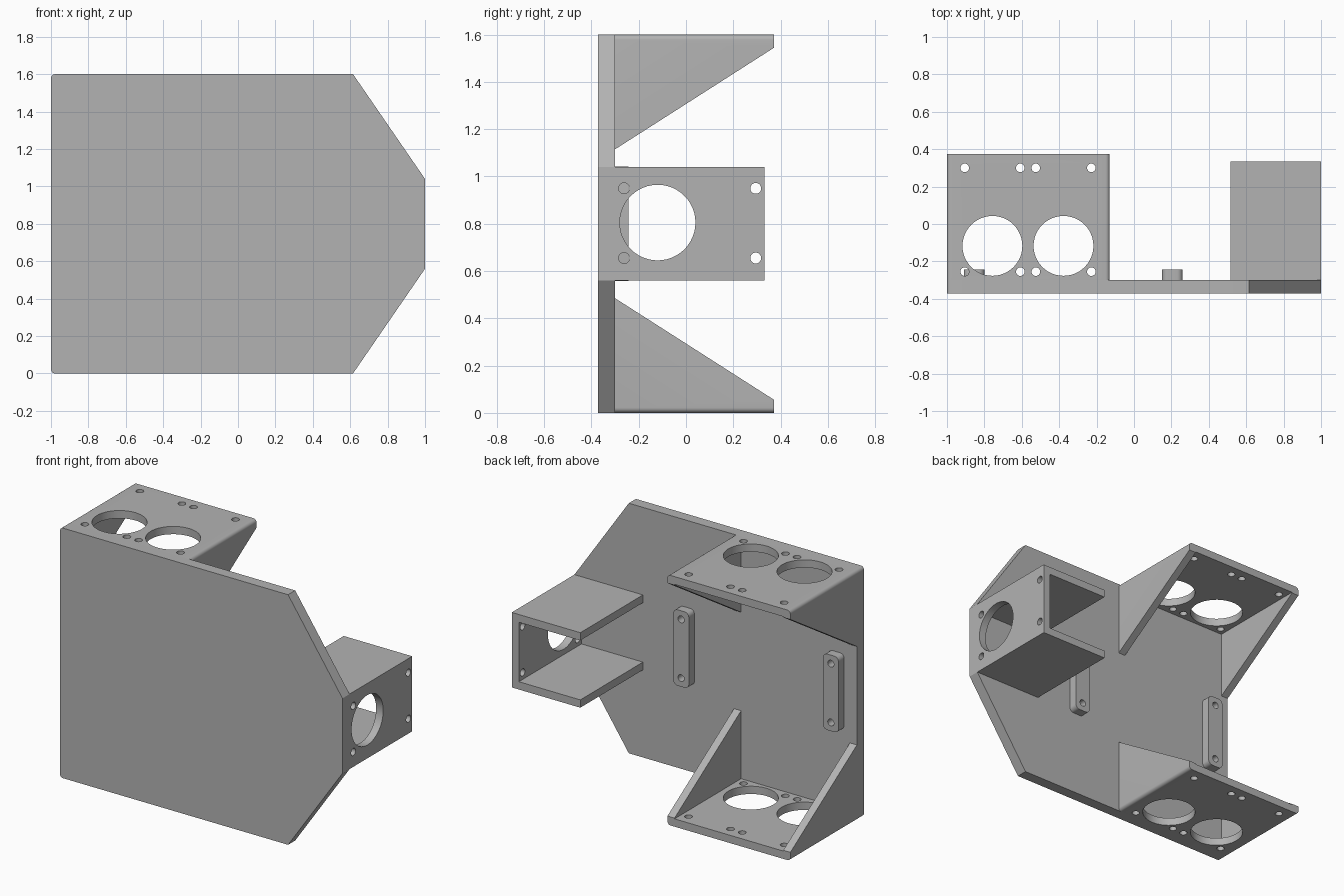
import bpy
import bmesh
from math import pi
from mathutils import Matrix, Vector

if "Cube" in bpy.data.objects:
    bpy.data.objects.remove(bpy.data.objects["Cube"])

WALL = 0.05
FRONT, PLATE_BACK = -0.372, -0.30
MID = 0.8

grey = bpy.data.materials.new("plain grey")
grey.use_nodes = True
grey.diffuse_color = (0.45, 0.45, 0.45, 1)
grey.node_tree.nodes["Principled BSDF"].inputs["Base Color"].default_value = grey.diffuse_color


def add_object(name, bm):
    bmesh.ops.recalc_face_normals(bm, faces=bm.faces)
    mesh = bpy.data.meshes.new(name)
    bm.to_mesh(mesh)
    bm.free()
    obj = bpy.data.objects.new(name, mesh)
    bpy.context.collection.objects.link(obj)
    mesh.materials.append(grey)
    return obj


def prism(profile, y0, y1):
    """Extrude an (x, z) outline along y."""
    bm = bmesh.new()
    base = bm.faces.new([bm.verts.new((x, y0, z)) for x, z in profile])
    new = bmesh.ops.extrude_face_region(bm, geom=[base])["geom"]
    verts = [g for g in new if isinstance(g, bmesh.types.BMVert)]
    bmesh.ops.translate(bm, verts=verts, vec=(0, y1 - y0, 0))
    return bm


def round_edges(bm, rule, radius, segments=6):
    """Fillet the edges running along y whose (x, z) passes the rule."""
    edges = [e for e in bm.edges
             if abs(e.verts[0].co.y - e.verts[1].co.y) > 0.01
             and all(rule(v.co.x, v.co.z) for v in e.verts)]
    bmesh.ops.bevel(bm, geom=edges, offset=radius, segments=segments,
                    profile=0.5, affect='EDGES')


def drill(obj, holes, axis, depth):
    """Cut round holes, given as (centre, radius), along an axis."""
    bm = bmesh.new()
    turn = Vector((0, 0, 1)).rotation_difference(Vector(axis)).to_matrix().to_4x4()
    for centre, radius in holes:
        bmesh.ops.create_cone(bm, cap_ends=True, segments=48 if radius > 0.1 else 24,
                              radius1=radius, radius2=radius, depth=depth,
                              matrix=Matrix.Translation(centre) @ turn)
    cutter = add_object("hole_cutter", bm)
    cutter.hide_render = True
    mod = obj.modifiers.new("holes", 'BOOLEAN')
    mod.operation, mod.solver, mod.object = 'DIFFERENCE', 'EXACT', cutter
    graph = bpy.context.evaluated_depsgraph_get()
    result = bpy.data.meshes.new_from_object(obj.evaluated_get(graph))
    obj.modifiers.clear()
    obj.data = result
    bpy.data.objects.remove(cutter)


parts = []

# Main plate with a tapered end
outline = [(-1, 0), (0.615, 0), (1, 0.56), (1, 1.04), (0.615, 1.6), (-1, 1.6)]
bm = prism(outline, FRONT, PLATE_BACK)
round_edges(bm, lambda x, z: x < -0.9, 0.022)
parts.append(add_object("main_plate", bm))

# Upper and lower shelves with triangular side gussets
X0, X1, BACK = -1, -0.13, 0.373
TIP, END = 0.315, 0.745
for name, side in (("upper_shelf", 1), ("lower_shelf", -1)):
    channel = [(X0, TIP), (X0, MID), (X1, MID), (X1, TIP), (X1 - WALL, TIP),
               (X1 - WALL, MID - WALL), (X0 + WALL, MID - WALL), (X0 + WALL, TIP)]
    bm = prism(channel, PLATE_BACK, BACK)
    for v in bm.verts:
        if v.co.y > 0 and v.co.z < TIP + 0.01:
            v.co.z = END
    round_edges(bm, lambda x, z: z > MID - 0.01, 0.022)
    for v in bm.verts:
        v.co.z = MID + side * v.co.z
    shelf = add_object(name, bm)
    z = MID + side * (MID - WALL / 2)
    holes = [((x, -0.117, z), 0.16) for x in (-0.757, -0.377)]
    holes += [((x, y, z), 0.023) for x in (-0.905, -0.608, -0.525, -0.228)
              for y in (-0.255, 0.30)]
    drill(shelf, holes, (0, 0, 1), 3 * WALL)
    parts.append(shelf)

# Side bracket: end wall with two flanges
TOP, LOW, INNER = 1.04, 0.56, 0.515
channel = [(INNER, LOW), (1, LOW), (1, TOP), (INNER, TOP), (INNER, TOP - WALL),
           (1 - WALL, TOP - WALL), (1 - WALL, LOW + WALL), (INNER, LOW + WALL)]
bracket = add_object("side_bracket", prism(channel, PLATE_BACK, 0.333))
x = 1 - WALL / 2
holes = [((x, -0.12, 0.805), 0.16)]
holes += [((x, y, z), 0.023) for y in (-0.262, 0.295) for z in (0.655, 0.95)]
drill(bracket, holes, (1, 0, 0), 3 * WALL)
parts.append(bracket)

# Two rounded mounting blocks with screw holes
for name, x in (("left_mounting_block", 0.205), ("right_mounting_block", -0.855)):
    w, h = 0.055, 0.243
    bm = prism([(x - w, MID - h), (x + w, MID - h), (x + w, MID + h), (x - w, MID + h)],
               PLATE_BACK, -0.243)
    round_edges(bm, lambda x, z: True, 0.03)
    block = add_object(name, bm)
    drill(block, [((x, -0.27, MID + s * 0.188), 0.022) for s in (-1, 1)], (0, 1, 0), 0.2)
    parts.append(block)

# Smooth the round surfaces and keep the hard edges
bpy.ops.object.select_all(action='DESELECT')
for obj in parts:
    obj.select_set(True)
bpy.context.view_layer.objects.active = parts[0]
bpy.ops.object.shade_smooth_by_angle(angle=pi / 6)
